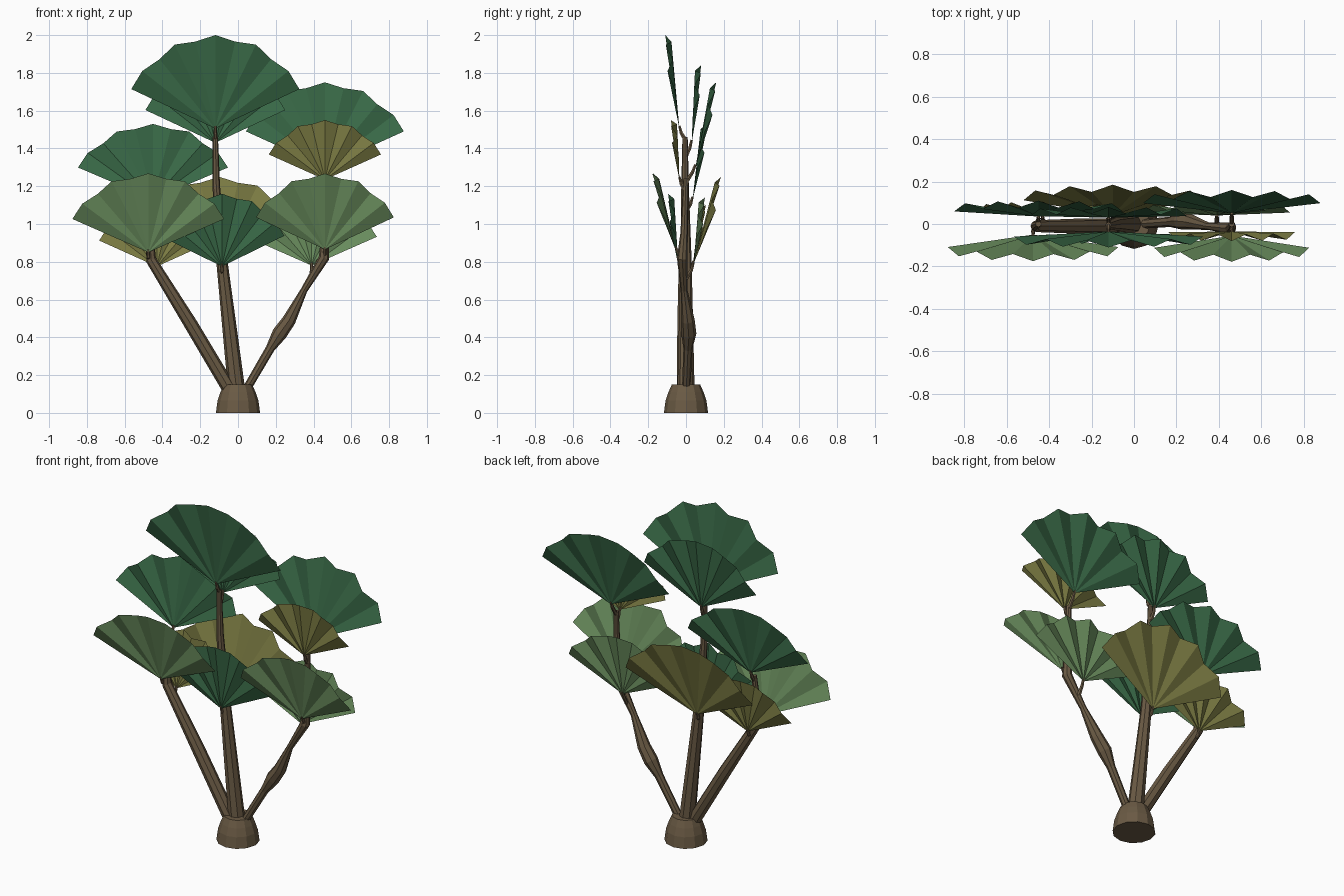
import bpy, bmesh, math
from mathutils import Vector

if "Cube" in bpy.data.objects:
    bpy.data.objects.remove(bpy.data.objects["Cube"])


def material(name, rgb):
    m = bpy.data.materials.new(name)
    lin = [((c / 255 + 0.055) / 1.055) ** 2.4 for c in rgb]
    m.diffuse_color = (*lin, 1)
    m.use_nodes = True
    m.node_tree.nodes["Principled BSDF"].inputs["Base Color"].default_value = m.diffuse_color
    return m


BARK = material("bark_brown", (106, 90, 68))
DARK = material("deep_green", (56, 104, 70))
LIGHT = material("sage_green", (104, 139, 92))
OLIVE = material("olive_green", (122, 122, 66))


def finish(name, bm, mat):
    me = bpy.data.meshes.new(name)
    bm.to_mesh(me)
    bm.free()
    me.materials.append(mat)
    ob = bpy.data.objects.new(name, me)
    bpy.context.collection.objects.link(ob)
    return ob


def tube(name, path, sides=8):
    """Tapered flat-faced tube through (x, y, z, radius) points."""
    bm = bmesh.new()
    pts = [Vector(p[:3]) for p in path]
    rings = []
    for i, p in enumerate(pts):
        t = (pts[min(i + 1, len(pts) - 1)] - pts[max(i - 1, 0)]).normalized()
        u = t.cross(Vector((0, 1, 0))).normalized()
        v = t.cross(u)
        ring = []
        for k in range(sides):
            a = math.tau * k / sides
            ring.append(bm.verts.new(p + (u * math.cos(a) + v * math.sin(a)) * path[i][3]))
        rings.append(ring)
    for a, b in zip(rings, rings[1:]):
        for k in range(sides):
            n = (k + 1) % sides
            bm.faces.new((a[k], a[n], b[n], b[k]))
    bm.faces.new(rings[0])
    bm.faces.new(rings[-1])
    bmesh.ops.recalc_face_normals(bm, faces=bm.faces)
    return finish(name, bm, BARK)


def fan(name, mat, x, y, z, top_y, top_z, half_width):
    """Pleated fan leaf: ten folds spread 65 degrees to each side of upright."""
    bm = bmesh.new()
    side = 1 if top_y > 0 else -1
    apex = bm.verts.new((x, y, z))
    rx, rz = half_width / math.sin(math.radians(65)), top_z - z
    rim = []
    for i in range(-5, 6):
        a = math.radians(13 * i)
        tip = i % 2 == 0
        s = 1 if tip or abs(i) == 5 else 0.955
        lean = (top_y - side * 0.016 - y) * (0.45 + 0.55 * math.cos(a))
        pleat = side * (0.016 if tip else -0.016)
        rim.append(bm.verts.new((x + rx * s * math.sin(a), y + lean + pleat,
                                 z + rz * s * math.cos(a))))
    for a, b in zip(rim, rim[1:]):
        bm.faces.new((apex, b, a) if side < 0 else (apex, a, b))
    bm.normal_update()
    return finish(name, bm, mat)


# Root base
tube("root_base", [(0, 0, 0, 0.117), (0, 0, 0.065, 0.108),
                   (0, 0, 0.11, 0.093), (0, 0, 0.15, 0.075)], 12)

# Three stems
tube("centre_stem", [(-0.005, 0, 0.1, 0.046), (-0.045, 0, 0.45, 0.038),
                     (-0.085, 0, 0.8, 0.03), (-0.115, -0.005, 1.2, 0.02),
                     (-0.12, -0.005, 1.46, 0.014)])
tube("left_stem", [(-0.03, -0.01, 0.1, 0.038), (-0.25, -0.01, 0.47, 0.036),
                   (-0.46, -0.01, 0.81, 0.028), (-0.465, -0.01, 0.9, 0.022),
                   (-0.45, 0, 1.1, 0.014)])
tube("right_stem", [(0.03, 0, 0.1, 0.022), (0.17, 0.01, 0.34, 0.024),
                    (0.22, 0.015, 0.42, 0.04), (0.27, 0.01, 0.49, 0.036),
                    (0.35, -0.01, 0.65, 0.018), (0.455, -0.02, 0.82, 0.028),
                    (0.46, -0.01, 0.95, 0.02), (0.46, 0, 1.24, 0.014)])

# Leaves: material, apex x y z, top y z, half width, stalk root x z
leaves = [
    ("top_front", DARK, -0.12, -0.035, 1.505, -0.11, 2.0, 0.445, -0.12, 1.44),
    ("top_back", DARK, -0.12, 0.03, 1.43, 0.08, 1.84, 0.37, -0.118, 1.36),
    ("right_top_back", DARK, 0.46, 0.05, 1.30, 0.16, 1.75, 0.418, 0.46, 1.22),
    ("right_mid_front", OLIVE, 0.46, -0.035, 1.235, -0.08, 1.55, 0.297, 0.46, 1.17),
    ("right_low_front", LIGHT, 0.46, -0.055, 0.865, -0.178, 1.267, 0.365, 0.455, 0.82),
    ("right_low_back", LIGHT, 0.39, 0.04, 0.78, 0.10, 1.14, 0.345, 0.39, 0.71),
    ("left_low_front", LIGHT, -0.475, -0.05, 0.85, -0.175, 1.268, 0.402, -0.465, 0.81),
    ("left_top_back", DARK, -0.45, 0.035, 1.13, 0.11, 1.53, 0.397, -0.45, 1.07),
    ("left_low_back", OLIVE, -0.43, 0.035, 0.775, 0.105, 1.10, 0.305, -0.42, 0.74),
    ("centre_low_back", OLIVE, -0.10, 0.04, 0.79, 0.185, 1.25, 0.42, -0.085, 0.74),
    ("centre_low_front", DARK, -0.085, -0.04, 0.775, -0.095, 1.16, 0.33, -0.08, 0.73),
]
for name, mat, x, y, z, ty, tz, hw, sx, sz in leaves:
    fan(name + "_leaf", mat, x, y, z, ty, tz, hw)
    tube(name + "_stalk", [(sx, 0, sz, 0.012), (x, y * 0.7, z - 0.025, 0.01),
                           (x, y, z + 0.015, 0.007)], 6)
